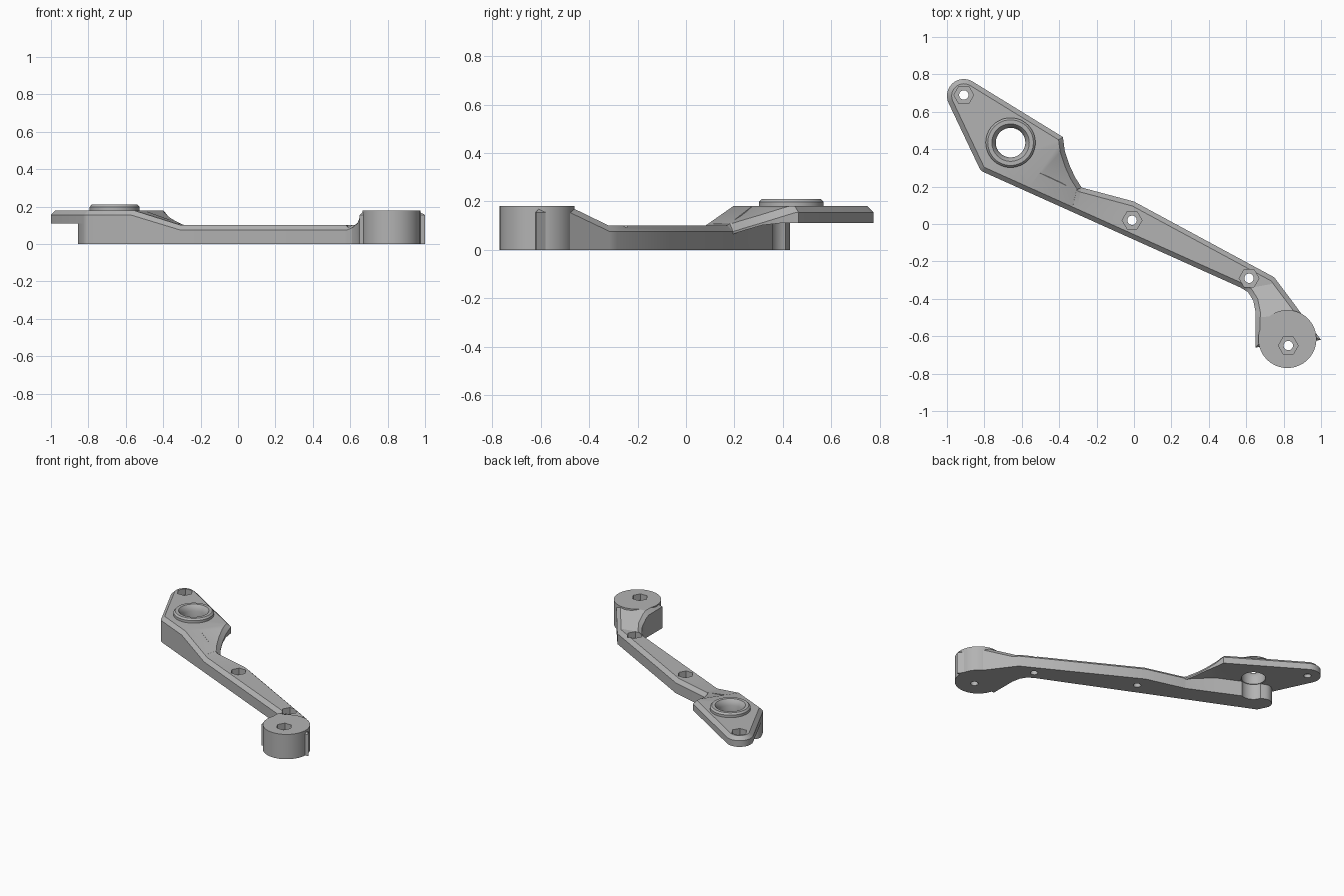
import bpy, bmesh, math
from mathutils import Vector

cube = bpy.data.objects.get("Cube")
if cube:
    bpy.data.objects.remove(cube, do_unlink=True)

grey = bpy.data.materials.new("plain_grey")
grey.use_nodes = True
grey.diffuse_color = (0.45, 0.45, 0.45, 1)
grey.node_tree.nodes["Principled BSDF"].inputs["Base Color"].default_value = (0.45, 0.45, 0.45, 1)

CHAMFER = 0.025
ARM_TOP, END_TOP = 0.10, 0.18
# Fold lines (start, end) of the two ramps
HEAD_FOLDS = [((-0.57, 0.18), (-0.39, 0.44)), ((-0.31, 0.06), (-0.28, 0.19))]
BOSS_FOLDS = [((0.60, -0.345), (0.74, -0.32)), ((0.65, -0.50), (0.92, -0.48))]


def arc(cx, cy, r, a0, a1, n=8):
    angles = [math.radians(a0 + (a1 - a0) * i / n) for i in range(n + 1)]
    return [(cx + r * math.cos(a), cy + r * math.sin(a)) for a in angles]


def side(fold, p):
    """Signed distance of p to the right of a fold line."""
    a, b = Vector(fold[0]), Vector(fold[1])
    d = (b - a).normalized()
    return d.y * (p.x - a.x) - d.x * (p.y - a.y)


def ramp(folds, p):
    s1, s2 = side(folds[0], p), side(folds[1], p)
    if s1 <= 0:
        return 0.0
    if s2 >= 0:
        return 1.0
    return s1 / (s1 - s2)


def top_height(p):
    t = 1 - ramp(HEAD_FOLDS, p) if p.x < 0.2 else ramp(BOSS_FOLDS, p)
    return ARM_TOP + (END_TOP - ARM_TOP) * t


def finish(name, bm):
    bmesh.ops.recalc_face_normals(bm, faces=bm.faces)
    mesh = bpy.data.meshes.new(name)
    bm.to_mesh(mesh)
    bm.free()
    mesh.materials.append(grey)
    obj = bpy.data.objects.new(name, mesh)
    bpy.context.collection.objects.link(obj)
    return obj


def chamfered_slab(name, outline, bottom, folds):
    """Extruded outline with chamfered top that follows the ramps."""
    bm = bmesh.new()
    base = bm.faces.new([bm.verts.new((x, y, 0)) for x, y in outline])
    ext = bmesh.ops.extrude_face_region(bm, geom=[base])["geom"]
    for v in [g for g in ext if isinstance(g, bmesh.types.BMVert)]:
        v.co.z = 1
    top = [g for g in ext if isinstance(g, bmesh.types.BMFace)][0]
    if not base.is_valid or len(bm.faces) == len(outline) + 1:
        bm.faces.new([v for v in bm.verts if v.co.z == 0])
    bm.normal_update()
    bmesh.ops.inset_region(bm, faces=[top], thickness=CHAMFER, use_even_offset=True)
    for v in top.verts:
        v.co.z = 2
    for a, b in folds:
        d = Vector(b) - Vector(a)
        geom = bm.verts[:] + bm.edges[:] + bm.faces[:]
        bmesh.ops.bisect_plane(bm, geom=geom, plane_co=(*a, 0), plane_no=(d.y, -d.x, 0))
    for v in bm.verts:
        h = top_height(v.co)
        low, shoulder = min(bottom, h - CHAMFER - 0.01), h - CHAMFER
        k = v.co.z
        v.co.z = low + (shoulder - low) * k if k <= 1 else shoulder + CHAMFER * (k - 1)
    bmesh.ops.triangulate(bm, faces=bm.faces)
    return finish(name, bm)


def cylinder(name, x, y, r, z0, z1, sides):
    bm = bmesh.new()
    bmesh.ops.create_cone(bm, cap_ends=True, segments=sides, radius1=r, radius2=r, depth=z1 - z0)
    if sides == 6:
        # turn so that two corners point along x
        corner = max(bm.verts, key=lambda v: v.co.x).co
        turn = -math.atan2(corner.y, corner.x)
        c, s = math.cos(turn), math.sin(turn)
        for v in bm.verts:
            v.co.x, v.co.y = c * v.co.x - s * v.co.y, s * v.co.x + c * v.co.y
    bmesh.ops.translate(bm, verts=bm.verts, vec=(x, y, (z0 + z1) / 2))
    return finish(name, bm)


def cut(target, cutter):
    mod = target.modifiers.new("cut", "BOOLEAN")
    mod.operation, mod.solver, mod.object = "DIFFERENCE", "EXACT", cutter
    bpy.context.view_layer.objects.active = target
    bpy.ops.object.modifier_apply(modifier=mod.name)
    bpy.data.objects.remove(cutter, do_unlink=True)


def nut_hole(target, x, y, top):
    """Hexagonal pocket with a round through hole."""
    cut(target, cylinder("hex_cutter", x, y, 0.053, top - 0.045, top + 0.05, 6))
    cut(target, cylinder("hole_cutter", x, y, 0.025, -0.05, top + 0.06, 24))


# Arm body with ramps at both ends
corner = arc(-0.79, 0.315, 0.04, 205, 245, 4)
body_outline = (arc(-0.795, 0.37, 0.06, 65, 190) + corner
                + [(0.57, -0.34), (0.61, -0.365), (0.638, -0.41), (0.65, -0.47), (0.65, -0.66),
                   (1.0, -0.62), (0.75, -0.285), (0, 0.12), (-0.28, 0.195)])
arm_body = chamfered_slab("arm_body", body_outline, 0, HEAD_FOLDS + BOSS_FOLDS)

# Head plate overhanging the arm
plate_outline = (arc(-0.91, 0.685, 0.09, 59, 205, 14) + corner
                 + [(-0.31, 0.056), (-0.28, 0.195), (-0.315, 0.25), (-0.345, 0.315),
                    (-0.37, 0.39), (-0.38, 0.465)])
head_plate = chamfered_slab("head_plate", plate_outline, 0.11, HEAD_FOLDS[:1])

# Round boss at the far end
end_boss = cylinder("end_boss", 0.82, -0.615, 0.155, 0, END_TOP, 64)

# Bushing collar around the large hole
HOLE = (-0.66, 0.435)
profile = [(0.133, 0.15), (0.133, 0.198), (0.122, 0.21), (0.1, 0.21),
           (0.088, 0.195), (0.079, 0.17), (0.079, 0.112), (0.1, 0.112)]
bm = bmesh.new()
N = 48
rings = [[bm.verts.new((HOLE[0] + r * math.cos(math.tau * i / N),
                        HOLE[1] + r * math.sin(math.tau * i / N), z)) for r, z in profile]
         for i in range(N)]
for i in range(N):
    a, b = rings[i], rings[(i + 1) % N]
    for j in range(len(profile)):
        k = (j + 1) % len(profile)
        bm.faces.new((a[j], b[j], b[k], a[k]))
bushing = finish("bushing", bm)

# Large hole and nut pockets
for part in (head_plate, arm_body):
    cut(part, cylinder("bore_cutter", *HOLE, 0.084, -0.1, 0.3, 48))
nut_hole(head_plate, -0.91, 0.69, END_TOP)
nut_hole(arm_body, -0.01, 0.02, ARM_TOP)
nut_hole(arm_body, 0.615, -0.29, ARM_TOP)
for part in (arm_body, end_boss):
    nut_hole(part, 0.825, -0.65, END_TOP)

# Smooth the round walls, keep the edges sharp
bpy.ops.object.select_all(action="DESELECT")
for part in (arm_body, head_plate, end_boss, bushing):
    part.select_set(True)
bpy.context.view_layer.objects.active = arm_body
bpy.ops.object.shade_smooth_by_angle(angle=math.radians(25))
